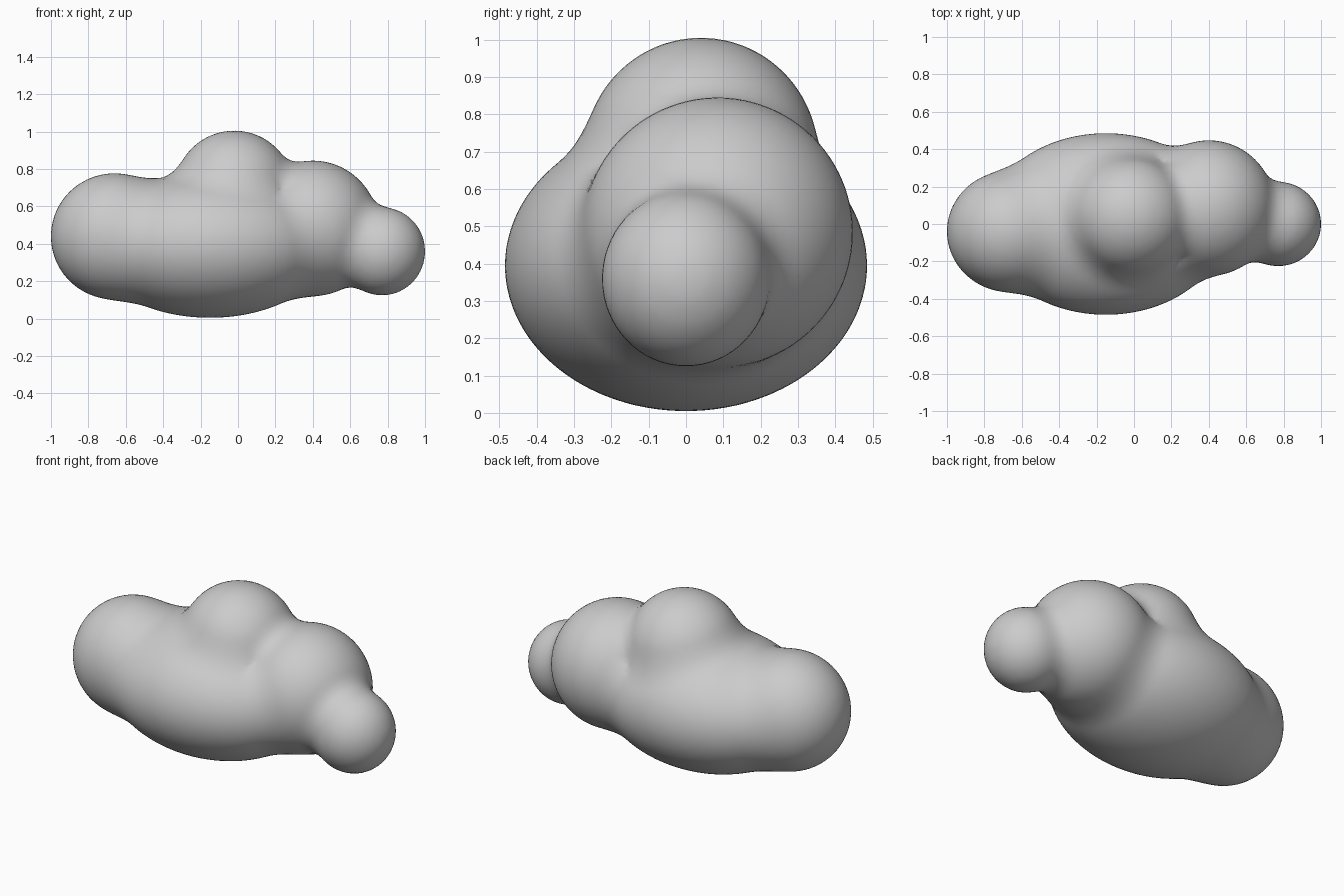
import bpy, bmesh
from mathutils import Vector, Matrix

if "Cube" in bpy.data.objects:
    bpy.data.objects.remove(bpy.data.objects["Cube"])

# Puffs of the cloud: centre, radii
PUFFS = [
    ((-0.66, -0.04, 0.445), (0.34, 0.325, 0.337)),   # left puff
    ((-0.15, 0.0, 0.40), (0.64, 0.485, 0.39)),       # wide belly
    ((-0.02, 0.04, 0.69), (0.32, 0.315, 0.32)),      # crown
    ((0.40, 0.085, 0.488), (0.355, 0.362, 0.362)),   # right puff
    ((0.77, 0.0, 0.365), (0.23, 0.225, 0.235)),      # small end puff
]
BLEND = 0.09


def puff_distance(p, centre, radii):
    d = p - Vector(centre)
    a = Vector([d[i] / radii[i] for i in range(3)])
    b = Vector([d[i] / radii[i] ** 2 for i in range(3)])
    return a.length * (a.length - 1) / max(b.length, 1e-6)


def field(p):
    # Softly blended distance to all puffs
    ds = sorted(puff_distance(p, c, r) for c, r in PUFFS)
    h = max(BLEND - (ds[1] - ds[0]), 0) / BLEND
    return ds[0] - h * h * BLEND / 4


# Overlapping ellipsoids
bm = bmesh.new()
for c, r in PUFFS:
    bmesh.ops.create_icosphere(bm, subdivisions=4, radius=1,
                               matrix=Matrix.LocRotScale(Vector(c), None, Vector(r)))
raw = bpy.data.meshes.new("cloud")
bm.to_mesh(raw)
bm.free()
cloud = bpy.data.objects.new("cloud", raw)
bpy.context.collection.objects.link(cloud)

# Fuse into one skin and relax it
rm = cloud.modifiers.new("fuse", 'REMESH')
rm.mode = 'VOXEL'
rm.voxel_size = 0.03
sm = cloud.modifiers.new("relax", 'SMOOTH')
sm.factor = 0.5
sm.iterations = 8
deps = bpy.context.evaluated_depsgraph_get()
skin = bpy.data.meshes.new_from_object(cloud.evaluated_get(deps))
cloud.modifiers.clear()
cloud.data = skin
bpy.data.meshes.remove(raw)

# Settle the skin on the blended surface
E = 0.002
axes = [Vector((E, 0, 0)), Vector((0, E, 0)), Vector((0, 0, E))]
for v in skin.vertices:
    p = v.co.copy()
    for _ in range(3):
        f = field(p)
        g = Vector([(field(p + a) - f) / E for a in axes])
        if g.length > 0.2:
            p -= g * (max(-0.03, min(0.03, f)) / g.length_squared)
    v.co = p

# Rest the cloud on the ground
low = min(v.co.z for v in skin.vertices)
for v in skin.vertices:
    v.co.z += 0.005 - low

mat = bpy.data.materials.new("cloud grey")
mat.diffuse_color = (0.6, 0.6, 0.6, 1)
mat.use_nodes = True
mat.node_tree.nodes["Principled BSDF"].inputs["Base Color"].default_value = mat.diffuse_color
skin.materials.clear()
skin.materials.append(mat)
for poly in skin.polygons:
    poly.use_smooth = True
    poly.material_index = 0
